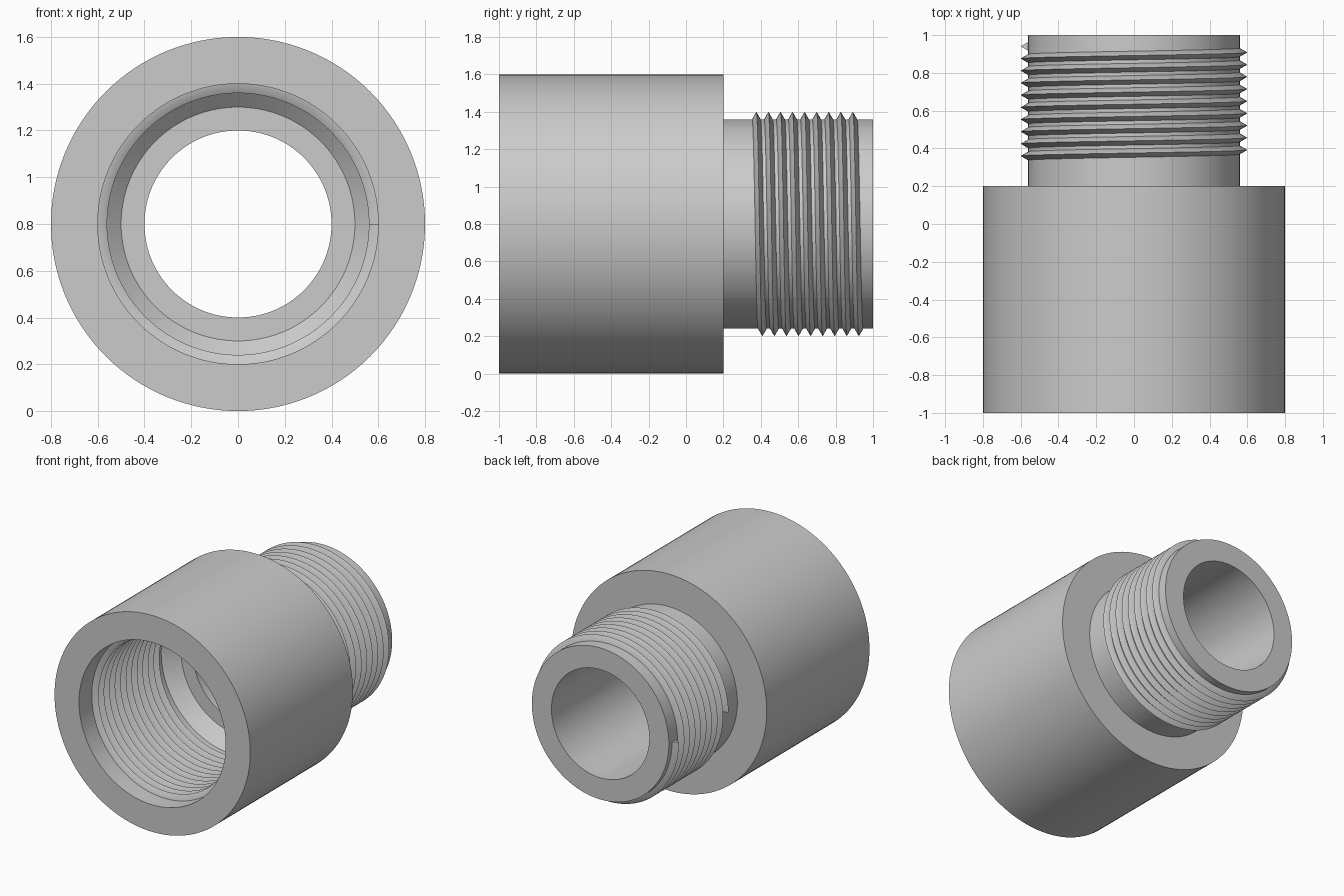
import bpy, bmesh, math

cube = bpy.data.objects.get("Cube")
if cube:
    bpy.data.objects.remove(cube, do_unlink=True)

SEGMENTS = 128
AXIS_HEIGHT = 0.8
PITCH = 0.0645
HALF_WIDTH = 0.023

# Plain grey material
grey = bpy.data.materials.new("plain_grey")
grey.use_nodes = True
colour = (0.6, 0.6, 0.6, 1)
grey.diffuse_color = colour
grey.node_tree.nodes["Principled BSDF"].inputs["Base Color"].default_value = colour


def polar(radius, angle, y):
    return (radius * math.cos(angle), y, AXIS_HEIGHT + radius * math.sin(angle))


def bridge(bm, first, second):
    count = len(first)
    for i in range(count):
        j = (i + 1) % count
        bm.faces.new((first[i], first[j], second[j], second[i]))


def finish(bm, name):
    bmesh.ops.recalc_face_normals(bm, faces=bm.faces)
    mesh = bpy.data.meshes.new(name)
    bm.to_mesh(mesh)
    bm.free()
    mesh.materials.append(grey)
    obj = bpy.data.objects.new(name, mesh)
    bpy.context.collection.objects.link(obj)
    bpy.ops.object.select_all(action="DESELECT")
    obj.select_set(True)
    bpy.context.view_layer.objects.active = obj
    bpy.ops.object.shade_smooth_by_angle(angle=math.radians(30))


def revolve(name, profile):
    """Spin a closed (radius, y) profile about the long axis."""
    bm = bmesh.new()
    rings = [[bm.verts.new(polar(r, math.tau * i / SEGMENTS, y)) for r, y in profile]
             for i in range(SEGMENTS)]
    for i in range(SEGMENTS):
        bridge(bm, rings[i], rings[(i + 1) % SEGMENTS])
    finish(bm, name)


def thread(name, root, crest, start_y, turns, start_angle):
    """Right-handed helical ridge with a V section, set slightly into the wall."""
    sink = root - 0.01 * math.copysign(1, crest - root)
    section = ((sink, -HALF_WIDTH), (root, -HALF_WIDTH), (crest, 0),
               (root, HALF_WIDTH), (sink, HALF_WIDTH))
    bm = bmesh.new()
    rings = []
    for i in range(turns * SEGMENTS + 1):
        t = i / SEGMENTS
        rings.append([bm.verts.new(polar(r, start_angle - math.tau * t, start_y + PITCH * t + dy))
                      for r, dy in section])
    for first, second in zip(rings, rings[1:]):
        bridge(bm, first, second)
    bm.faces.new(rings[0])
    bm.faces.new(rings[-1])
    finish(bm, name)


# Wide socket, narrow spigot and the stepped bore through both
revolve("adapter_body", [(0.8, -1), (0.8, 0.2), (0.56, 0.2), (0.56, 1), (0.4, 1),
                         (0.4, 0.05), (0.5, 0.05), (0.6, -0.04), (0.6, -1)])

# Male thread on the spigot, female thread inside the socket
thread("outer_thread", 0.56, 0.6, 0.36, 9, math.pi)
thread("inner_thread", 0.6, 0.56, -0.86, 12, 0)
